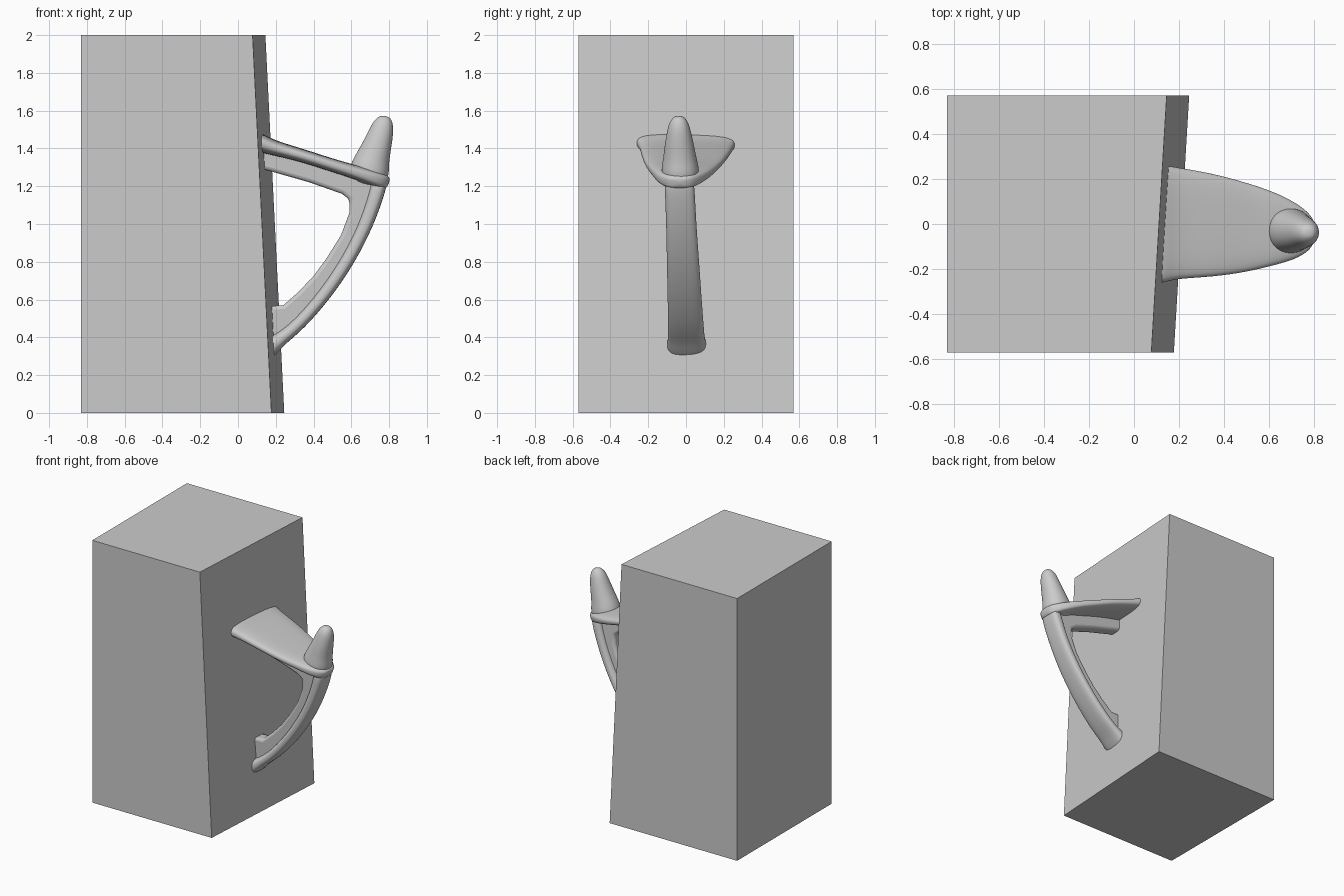
import bpy, bmesh, math
from mathutils import Vector

old = bpy.data.objects.get("Cube")
if old:
    bpy.data.objects.remove(old, do_unlink=True)

grey = bpy.data.materials.new("plain grey")
grey.use_nodes = True
grey.diffuse_color = (0.6, 0.6, 0.6, 1)
grey.node_tree.nodes["Principled BSDF"].inputs["Base Color"].default_value = (0.6, 0.6, 0.6, 1)


def finish(name, bm, smooth):
    bmesh.ops.recalc_face_normals(bm, faces=bm.faces)
    mesh = bpy.data.meshes.new(name)
    bm.to_mesh(mesh)
    bm.free()
    mesh.materials.append(grey)
    for p in mesh.polygons:
        p.use_smooth = smooth
    ob = bpy.data.objects.new(name, mesh)
    bpy.context.scene.collection.objects.link(ob)
    return ob


def loft(name, rings, power, sides=20):
    """Skin rounded sections (x, y, z, half width, half thickness) along a path."""
    bm = bmesh.new()
    loops = []
    for i, (x, y, z, w, t) in enumerate(rings):
        a, b = rings[max(i - 1, 0)], rings[min(i + 1, len(rings) - 1)]
        along = Vector((b[0] - a[0], 0, b[2] - a[2])).normalized()
        across = Vector((along.z, 0, -along.x))
        loop = []
        for k in range(sides):
            ang = math.tau * k / sides
            c, s = math.cos(ang), math.sin(ang)
            u = math.copysign(abs(c) ** power, c) * w
            v = math.copysign(abs(s) ** power, s) * t
            loop.append(bm.verts.new(Vector((x, y + u, z)) + across * v))
        loops.append(loop)
    for a, b in zip(loops, loops[1:]):
        for k in range(sides):
            n = (k + 1) % sides
            bm.faces.new((a[k], a[n], b[n], b[k]))
    bm.faces.new(loops[0])
    bm.faces.new(loops[-1])
    ob = finish(name, bm, True)
    sub = ob.modifiers.new("round", 'SUBSURF')
    sub.levels = sub.render_levels = 2
    return ob


def lean(z):
    """Sideways drift of the bracket with height."""
    return 0.02 - 0.045 * z


# wall block with a leaning, slightly turned front face
bm = bmesh.new()
bmesh.ops.create_cube(bm, size=2)
for v in bm.verts:
    right, back, top = (c > 0 for c in v.co)
    x = 0.177 + 0.068 * back - 0.1 * top if right else -0.83
    v.co = (x, 0.57 if back else -0.57, 2 if top else 0)
finish("wall_block", bm, False)

# sloping foothold plate
loft("foothold_plate", [
    (0.05, 0.0, 1.45, 0.27, 0.05), (0.13, 0.0, 1.425, 0.265, 0.05),
    (0.18, 0.005, 1.405, 0.25, 0.04), (0.35, -0.005, 1.36, 0.232, 0.035),
    (0.50, -0.015, 1.31, 0.20, 0.035), (0.62, -0.02, 1.275, 0.165, 0.037),
    (0.71, -0.03, 1.245, 0.13, 0.04), (0.77, -0.035, 1.225, 0.09, 0.04),
    (0.80, -0.035, 1.215, 0.045, 0.03)], 0.6)

# curved outer flange of the brace
flange = [(0.10, 0.30, 0.11, 0.06), (0.19, 0.365, 0.105, 0.048),
          (0.23, 0.395, 0.097, 0.036), (0.32, 0.465, 0.095, 0.035),
          (0.46, 0.625, 0.09, 0.036), (0.585, 0.81, 0.086, 0.037),
          (0.68, 1.0, 0.08, 0.039), (0.74, 1.18, 0.08, 0.043),
          (0.75, 1.25, 0.075, 0.045)]
loft("brace_flange", [(x, lean(z), z, w, t) for x, z, w, t in flange], 0.7)

# web joining the flange to the rib under the plate
outline = [(0.10, 0.32), (0.22, 0.38), (0.32, 0.46), (0.46, 0.62), (0.58, 0.80),
           (0.68, 1.0), (0.74, 1.22), (0.45, 1.33), (0.05, 1.45), (0.05, 1.31),
           (0.17, 1.28), (0.38, 1.22), (0.55, 1.16), (0.59, 1.13), (0.59, 1.06),
           (0.545, 0.94), (0.47, 0.82), (0.40, 0.725), (0.32, 0.64),
           (0.24, 0.57), (0.10, 0.56)]
bm = bmesh.new()
half = 0.05
face = bm.faces.new([bm.verts.new((x, lean(z) - half, z)) for x, z in outline])
grown = bmesh.ops.extrude_face_region(bm, geom=[face])["geom"]
bmesh.ops.translate(bm, vec=(0, 2 * half, 0),
                    verts=[g for g in grown if isinstance(g, bmesh.types.BMVert)])
web = finish("brace_web", bm, False)
bevel = web.modifiers.new("soft edges", 'BEVEL')
bevel.width, bevel.segments, bevel.limit_method = 0.02, 3, 'ANGLE'
bevel.angle_limit = math.radians(50)
bpy.context.view_layer.objects.active = web
web.select_set(True)
bpy.ops.object.shade_smooth_by_angle(angle=math.radians(50))

# upright rounded horn at the outer end
loft("horn", [
    (0.68, -0.03, 1.20, 0.09, 0.09), (0.695, -0.03, 1.28, 0.105, 0.11),
    (0.71, -0.032, 1.34, 0.09, 0.093), (0.735, -0.035, 1.41, 0.08, 0.078),
    (0.757, -0.037, 1.48, 0.066, 0.067), (0.77, -0.038, 1.53, 0.054, 0.055),
    (0.778, -0.038, 1.56, 0.035, 0.037), (0.78, -0.038, 1.572, 0.015, 0.016)], 0.95)
